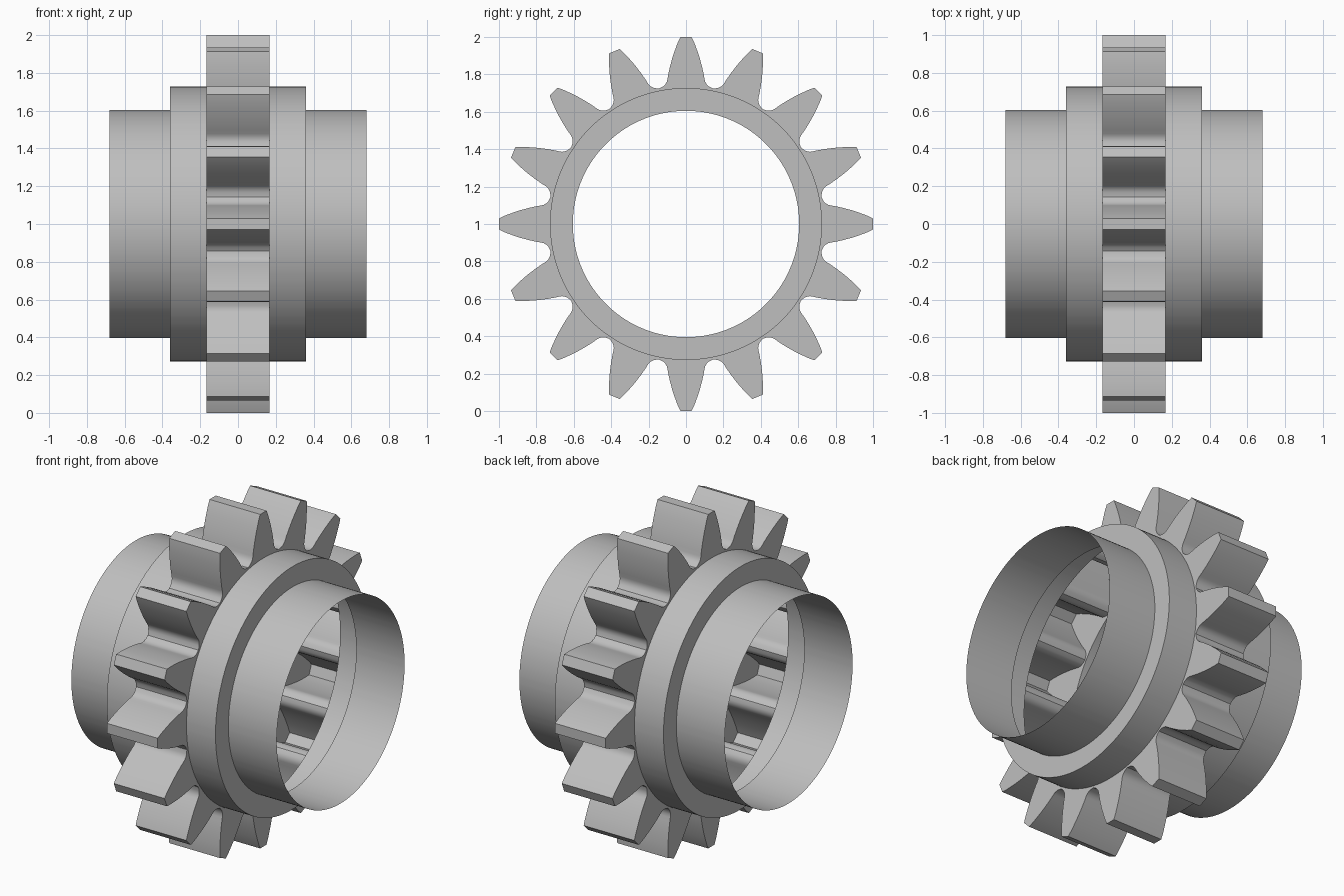
import bpy, bmesh, math

cube = bpy.data.objects.get("Cube")
if cube:
    bpy.data.objects.remove(cube, do_unlink=True)

TEETH = 16
CENTRE_Z = 1.0
SLEEVE_R, COLLAR_R, ROOT_R = 0.605, 0.727, 0.738
SLEEVE_X, COLLAR_X, GEAR_X = 0.68, 0.36, 0.168

steel = bpy.data.materials.new("steel grey")
steel.use_nodes = True
colour = (0.52, 0.52, 0.52, 1)
steel.diffuse_color = colour
steel.node_tree.nodes["Principled BSDF"].inputs["Base Color"].default_value = colour

# Half of one tooth: (half width, height above the axis), tip to root
flank = [(0.03, 1.0), (0.045, 0.968), (0.059, 0.93), (0.074, 0.885),
         (0.086, 0.84), (0.095, 0.80), (0.099, 0.775), (0.103, 0.76),
         (0.111, 0.747), (0.122, 0.736)]
half = [(math.atan2(w, h), math.hypot(w, h)) for w, h in flank]
half.append((math.pi / TEETH, ROOT_R))
tooth = [(-a, r) for a, r in reversed(half[:-1])] + half

# Full outline in polar form; the round parts reuse its angles
outline = [(a + k * math.tau / TEETH, r) for k in range(TEETH) for a, r in tooth]


def circle(radius):
    return [(a, radius) for a, _ in outline]


def loft(name, sections):
    """Skin a series of (x, polar ring) sections along the x axis."""
    bm = bmesh.new()
    rings = [[bm.verts.new((x, r * math.cos(a), CENTRE_Z + r * math.sin(a)))
              for a, r in ring] for x, ring in sections]
    n = len(outline)
    for lower, upper in zip(rings, rings[1:]):
        for i in range(n):
            j = (i + 1) % n
            bm.faces.new((lower[i], lower[j], upper[j], upper[i]))
    mesh = bpy.data.meshes.new(name)
    bm.to_mesh(mesh)
    bm.free()
    mesh.materials.append(steel)
    obj = bpy.data.objects.new(name, mesh)
    bpy.context.collection.objects.link(obj)
    bpy.ops.object.select_all(action="DESELECT")
    obj.select_set(True)
    bpy.context.view_layer.objects.active = obj
    bpy.ops.object.shade_smooth_by_angle(angle=math.radians(35))
    return obj


# Hollow toothed ring with its two side faces
loft("gear_teeth", [(-GEAR_X, circle(COLLAR_R)), (-GEAR_X, outline),
                    (GEAR_X, outline), (GEAR_X, circle(COLLAR_R))])

# Stepped collar and thin open sleeve on each side
for side, s in (("left", 1), ("right", -1)):
    collar = [(s * GEAR_X, circle(COLLAR_R)), (s * COLLAR_X, circle(COLLAR_R)),
              (s * COLLAR_X, circle(SLEEVE_R))]
    sleeve = [(s * COLLAR_X, circle(SLEEVE_R)), (s * SLEEVE_X, circle(SLEEVE_R))]
    loft(side + "_collar", collar[::s])
    loft(side + "_sleeve", sleeve[::s])
